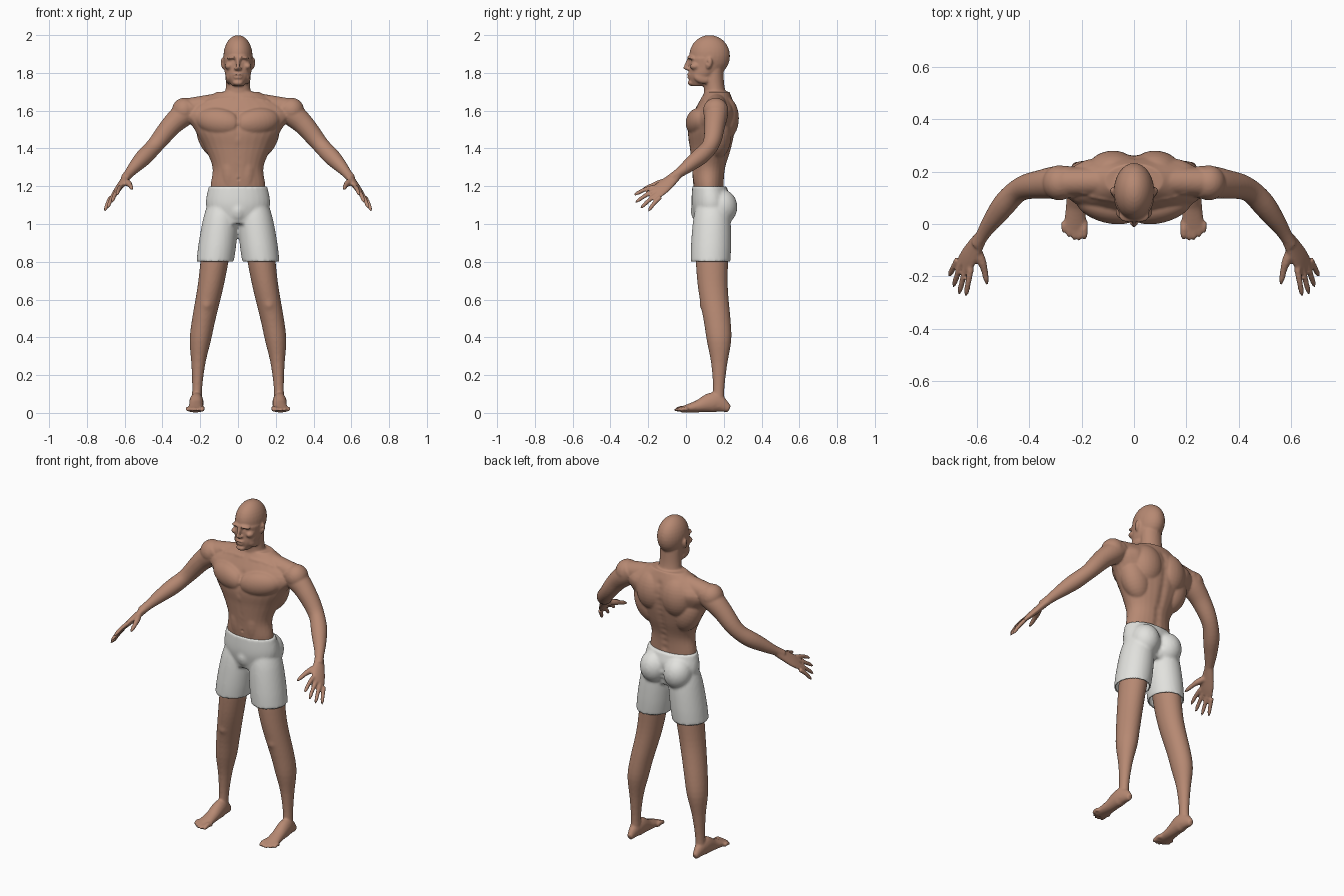
import bpy, bmesh, math
from mathutils import Vector, Matrix, Euler
from mathutils.kdtree import KDTree

cube = bpy.data.objects.get("Cube")
if cube:
    bpy.data.objects.remove(cube, do_unlink=True)


def material(name, red, green, blue):
    colour = (red, green, blue, 1)
    mat = bpy.data.materials.new(name)
    mat.use_nodes = True
    mat.diffuse_color = colour
    shader = mat.node_tree.nodes["Principled BSDF"]
    shader.inputs["Base Color"].default_value = colour
    shader.inputs["Roughness"].default_value = .7
    return mat


def spline(values, count=30):
    """Sample a smooth curve through numbers or vectors at even steps."""
    final = len(values) - 1
    samples = []
    for j in range(count + 1):
        place = j / count * final
        i = min(int(place), final - 1)
        t = place - i
        before, start = values[max(i - 1, 0)], values[i]
        end, after = values[i + 1], values[min(i + 2, final)]
        slope_in, slope_out = (end - before) / 2, (after - start) / 2
        ease = t * t * (3 - 2 * t)
        samples.append(start * (1 - ease) + end * ease
                       + slope_in * (t * (1 - t) ** 2) - slope_out * (t * t * (1 - t)))
    return samples


def loft(bm, path, widths, depths=None, ratio=1, across=None, sides=28):
    """Closed tube along a path; rings stay level unless across is given."""
    points = spline([Vector(p) for p in path])
    wide = spline(widths)
    deep = spline(depths) if depths else [w * ratio for w in wide]
    rings = []
    for i, point in enumerate(points):
        u, v = Vector((1, 0, 0)), Vector((0, 1, 0))
        if across:
            ahead, behind = points[min(i + 1, len(points) - 1)], points[max(i - 1, 0)]
            tangent = (ahead - behind).normalized()
            u = Vector(across)
            u = (u - tangent * u.dot(tangent)).normalized()
            v = tangent.cross(u)
        angles = [math.tau * k / sides for k in range(sides)]
        rings.append([bm.verts.new(point + u * math.cos(a) * wide[i] + v * math.sin(a) * deep[i])
                      for a in angles])
    for lower, upper in zip(rings, rings[1:]):
        for k in range(sides):
            n = (k + 1) % sides
            bm.faces.new((lower[k], lower[n], upper[n], upper[k]))
    bm.faces.new(rings[0][::-1])
    bm.faces.new(rings[-1])


def stack(bm, bottom, top, widths, fronts, backs):
    """Centred loft whose levels are spaced evenly from bottom to top."""
    step = (top - bottom) / (len(widths) - 1)
    path = [(0, (f + b) / 2, bottom + step * i) for i, (f, b) in enumerate(zip(fronts, backs))]
    loft(bm, path, widths, [(b - f) / 2 for f, b in zip(fronts, backs)])


def digit(bm, base, tip, radius, across):
    """Finger or toe with a slight arch and a rounded end."""
    base, tip = Vector(base), Vector(tip)
    middle = base.lerp(tip, .5) + Vector((0, 0, radius / 2))
    loft(bm, [base, middle, tip], [radius * s for s in (1, 1, .95, .9, .8, .3)], across=across, sides=12)


def blob(bm, place, radii, tilt=(0, 0, 0)):
    turn = Matrix.LocRotScale(Vector(place), Euler(tilt), Vector(radii))
    bmesh.ops.create_uvsphere(bm, u_segments=28, v_segments=16, radius=1, matrix=turn)


def mirror(bm):
    copies = bmesh.ops.duplicate(bm, geom=bm.verts[:] + bm.edges[:] + bm.faces[:])["geom"]
    for item in copies:
        if isinstance(item, bmesh.types.BMVert):
            item.co.x = -item.co.x
    bmesh.ops.reverse_faces(bm, faces=[f for f in copies if isinstance(f, bmesh.types.BMFace)])


def crease(start, end, radius, depth, count=12):
    """Row of dabs along a line; negative depth presses in."""
    return [(Vector(start).lerp(Vector(end), i / count), radius, depth) for i in range(count + 1)]


def fuse(bm, name, mat, voxel, dabs):
    """Fuse the parts into one surface, soften it, then apply the dabs."""
    mesh = bpy.data.meshes.new(name)
    bm.to_mesh(mesh)
    bm.free()
    obj = bpy.data.objects.new(name, mesh)
    bpy.context.collection.objects.link(obj)
    remesh = obj.modifiers.new("Fuse", 'REMESH')
    remesh.mode, remesh.voxel_size = 'VOXEL', voxel
    soft = obj.modifiers.new("Soften", 'SMOOTH')
    soft.factor, soft.iterations = .5, 4
    graph = bpy.context.evaluated_depsgraph_get()
    surface = bpy.data.meshes.new_from_object(obj.evaluated_get(graph))
    obj.modifiers.clear()
    obj.data = surface
    surface.name = name
    tree = KDTree(len(surface.vertices))
    for vert in surface.vertices:
        tree.insert(vert.co, vert.index)
    tree.balance()
    normals = [vert.normal.copy() for vert in surface.vertices]
    for place, radius, depth in dabs:
        for side in ((1, -1) if place[0] else (1,)):
            centre = tree.find((place[0] * side, place[1], place[2]))[0]
            for _, index, gap in tree.find_range(centre, radius * 2):
                push = depth * math.exp(-2 * (gap / radius) ** 2)
                surface.vertices[index].co += normals[index] * push
    surface.materials.clear()
    surface.materials.append(mat)
    surface.shade_smooth()
    return obj


skin = material("skin", .47, .25, .17)
cloth = material("white cloth", .76, .76, .73)
sideways, lengthways = (1, 0, 0), (0, 1, 0)

# Leg
body = bmesh.new()
loft(body, [(.09, .14, 1.05), (.14, .14, .7), (.2, .175, .38), (.22, .17, .03)],
     [.07, .076, .075, .07, .066, .062, .056, .036, .026, .03], ratio=1.15)
# Foot and toes
loft(body, [(.22, .23, .02), (.22, .15, .055), (.222, .06, .034), (.227, -.03, .016)],
     [.015, .036, .038, .046], [.018, .053, .032, .014], across=sideways)
for i in range(5):
    x, reach = .19 + i * .0195, -.065 + .004 * (i - 1.2) ** 2
    digit(body, (x, .01, .02), (x, reach, .013), .011 if i else .015, sideways)

# Arm and shoulder
loft(body, [(.24, .16, 1.62), (.345, .153, 1.53), (.445, .125, 1.41), (.54, .015, 1.31), (.6, -.08, 1.24)],
     [.06, .064, .056, .05, .044, .045, .036, .026, .024], across=lengthways)
blob(body, (.285, .157, 1.6), (.065, .067, .068))
loft(body, [(0, .165, 1.66), (.27, .16, 1.61)], [.05, .055], across=lengthways)

# Palm, fingers and thumb
knuckles = (.05, .03, -.055)
loft(body, [(.58, -.045, 1.26), (.65, -.157, 1.166)],
     [.025, .035, .043, .042], [.022, .02, .017, .012], across=knuckles)
index_knuckle, little_knuckle = Vector((.622, -.166, 1.197)), Vector((.673, -.135, 1.142))
index_reach, little_reach = Vector((.02, -.11, -.045)), Vector((.033, -.065, -.075))
for i in range(4):
    base = index_knuckle.lerp(little_knuckle, i / 3)
    reach = index_reach.lerp(little_reach, i / 3) * (1.2 if i in (1, 2) else 1)
    digit(body, base, base + reach, .0125, knuckles)
loft(body, [(.603, -.09, 1.23), (.575, -.16, 1.21), (.56, -.232, 1.183)],
     [.018, .018, .017, .013, .011, .005], across=knuckles)

# Chest, back and belly muscles
blob(body, (.1, .066, 1.54), (.125, .062, .074), (0, -.15, .25))
blob(body, (.08, .2, 1.56), (.1, .08, .12))
blob(body, (.13, .165, 1.47), (.085, .075, .13), (0, .35, 0))
blob(body, (.045, .09, 1.29), (.055, .056, .15))
# Brow, cheek, nostril, jaw and ear
blob(body, (.03, .024, 1.881), (.032, .017, .009), (0, .1, .3))
blob(body, (.05, .048, 1.835), (.02, .028, .018))
blob(body, (.011, .008, 1.822), (.009, .012, .008))
blob(body, (.05, .085, 1.77), (.016, .045, .026), (-.3, 0, 0))
blob(body, (.08, .122, 1.852), (.011, .017, .031), (-.2, 0, -.3))
mirror(body)

# Torso, neck, face and cranium
stack(body, 1.1, 1.7, [.14, .145, .135, .175, .23, .28, .11],
      [.06, .04, .03, .02, .01, .045, .1], [.2, .2, .21, .24, .26, .265, .23])
loft(body, [(0, .165, 1.62), (0, .15, 1.72), (0, .145, 1.82)], [.085, .065, .062], ratio=.85)
stack(body, 1.73, 1.88, [.03, .064, .074, .077], [.025, .015, .018, .012], [.1, .16, .2, .2])
blob(body, (0, .125, 1.89), (.077, .108, .11))

# Nose, lips and chin
loft(body, [(0, .02, 1.88), (0, 0, 1.83), (0, .008, 1.815)], [.009, .009, .01, .008], ratio=1.4)
blob(body, (0, .017, 1.791), (.025, .013, .008))
blob(body, (0, .018, 1.776), (.022, .012, .007))
blob(body, (0, .026, 1.747), (.028, .018, .014))

# Eyes, ear hollow, navel, knee and shoulder blade
details = [((.031, .012, 1.861), .016, -.009), ((.03, .02, 1.858), .008, .004),
           ((.083, .115, 1.853), .009, -.006), ((0, .037, 1.235), .008, -.008),
           ((.165, .09, .57), .03, .005), ((.19, .24, 1.6), .05, .005)]
# Mouth, spine, breastbone, belly line and collarbone
details += crease((.001, 0, 1.7835), (.021, .01, 1.7835), .006, -.001)
details += crease((0, .27, 1.22), (0, .27, 1.64), .028, -.006)
details += crease((0, .01, 1.46), (0, .03, 1.6), .02, -.002)
details += crease((0, .03, 1.26), (0, .02, 1.42), .018, -.001)
details += crease((.03, .09, 1.66), (.2, .09, 1.67), .014, .002)
fuse(body, "body", skin, .0062, details)

# Shorts: legs and buttocks, then hips and front
shorts = bmesh.new()
loft(shorts, [(.08, .14, 1.12), (.121, .13, .8)], [.075, .093, .1, .099], ratio=1.06, sides=36)
blob(shorts, (.078, .185, 1.09), (.083, .087, .095))
mirror(shorts)
stack(shorts, 1, 1.2, [.13, .17, .155], [.05, .03, .033], [.21, .24, .215])
blob(shorts, (0, .085, 1.07), (.05, .06, .07))
shorts_obj = fuse(shorts, "shorts", cloth, .009, crease((0, .26, 1), (0, .26, 1.13), .02, -.003))

# Open the hem underneath and give the cloth a thickness
hem = bmesh.new()
hem.from_mesh(shorts_obj.data)
under = [f for f in hem.faces if f.normal.z < -.9 and f.calc_center_median().z < .81]
bmesh.ops.delete(hem, geom=under, context='FACES')
hem.to_mesh(shorts_obj.data)
hem.free()
wall = shorts_obj.modifiers.new("Cloth thickness", 'SOLIDIFY')
wall.thickness, wall.offset = .006, -1
